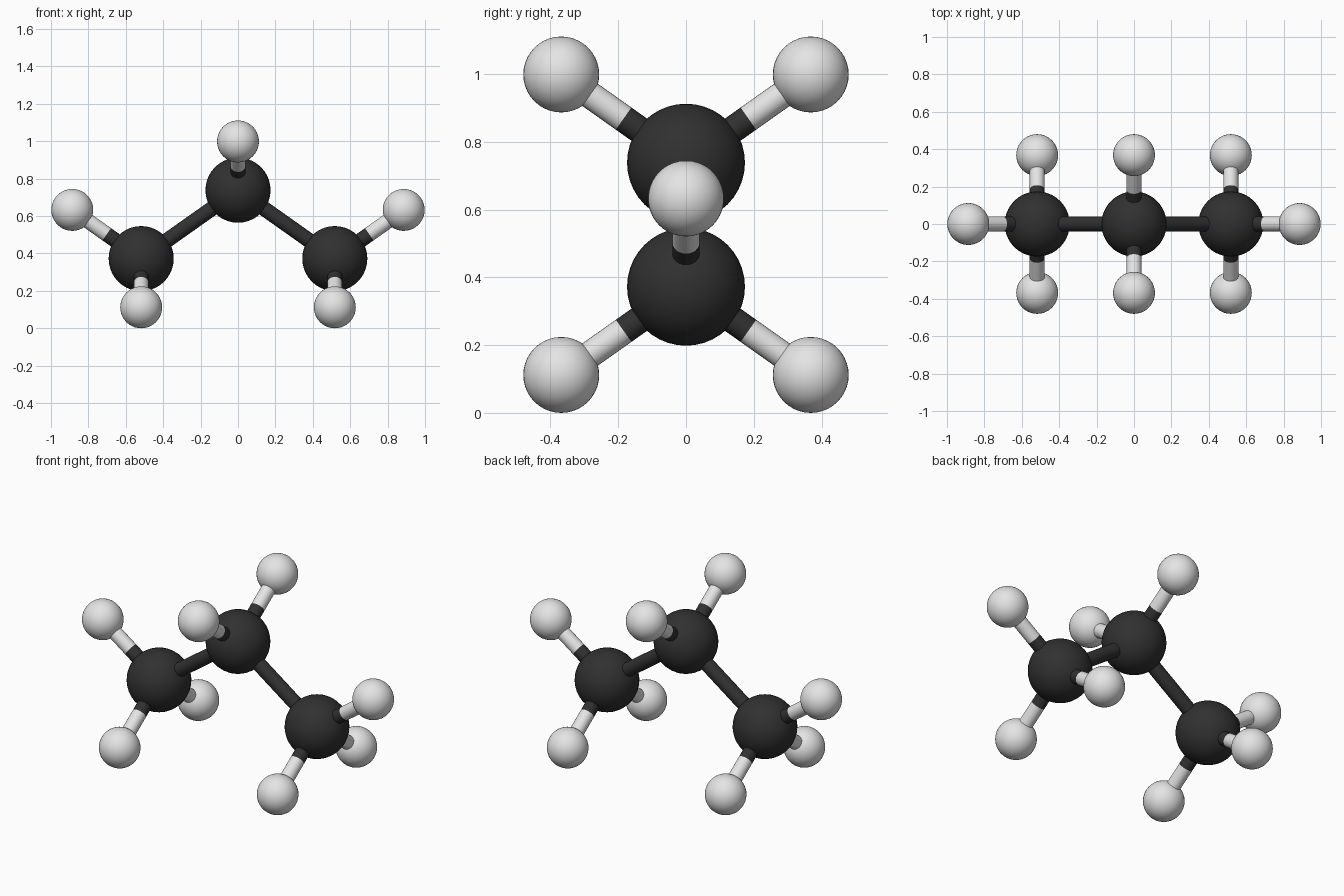
import bpy
from mathutils import Vector

if "Cube" in bpy.data.objects:
    bpy.data.objects.remove(bpy.data.objects["Cube"])

C_R, H_R, BOND_R = 0.174, 0.112, 0.04   # ball and stick radii
CC, CH = 0.634, 0.451                   # bond lengths
S, K = (2 / 3) ** 0.5, (1 / 3) ** 0.5   # tetrahedral direction parts


def material(name, value):
    m = bpy.data.materials.new(name)
    m.diffuse_color = (value, value, value, 1)
    m.use_nodes = True
    m.node_tree.nodes["Principled BSDF"].inputs["Base Color"].default_value = m.diffuse_color
    return m


dark = material("charcoal black", 0.03)
light = material("light grey", 0.78)


def finish(name, mat):
    o = bpy.context.object
    o.name = name
    o.data.materials.append(mat)
    bpy.ops.object.shade_smooth_by_angle()


def ball(name, pos, radius, mat):
    bpy.ops.mesh.primitive_uv_sphere_add(segments=40, ring_count=20, radius=radius, location=pos)
    finish(name, mat)


def stick(name, a, b, mat):
    d = b - a
    bpy.ops.mesh.primitive_cylinder_add(
        vertices=24, radius=BOND_R, depth=d.length, location=(a + b) / 2,
        rotation=d.to_track_quat('Z', 'Y').to_euler())
    finish(name, mat)


def hydrogen(name, carbon, direction):
    # half-dark, half-light bond with a small ball at the end
    h = carbon + Vector(direction) * CH
    mid = (carbon + h) / 2
    stick(name + "_bond_inner", carbon, mid, dark)
    stick(name + "_bond_outer", mid, h, light)
    ball(name + "_atom", h, H_R, light)


# middle carbon with its two raised hydrogens
low = H_R + K * CH
top = Vector((0, 0, low + K * CC))
ball("middle_carbon", top, C_R, dark)
for side, y in (("front", -1), ("back", 1)):
    hydrogen(f"middle_{side}_hydrogen", top, (0, y * S, K))

# end carbons, mirrored in x, with three hydrogens each
for end, x in (("left", -1), ("right", 1)):
    c = Vector((x * S * CC, 0, low))
    ball(f"{end}_carbon", c, C_R, dark)
    stick(f"{end}_carbon_bond", c, top, dark)
    hydrogen(f"{end}_outer_hydrogen", c, (x * S, 0, K))
    for side, y in (("front", -1), ("back", 1)):
        hydrogen(f"{end}_{side}_hydrogen", c, (0, y * S, -K))
